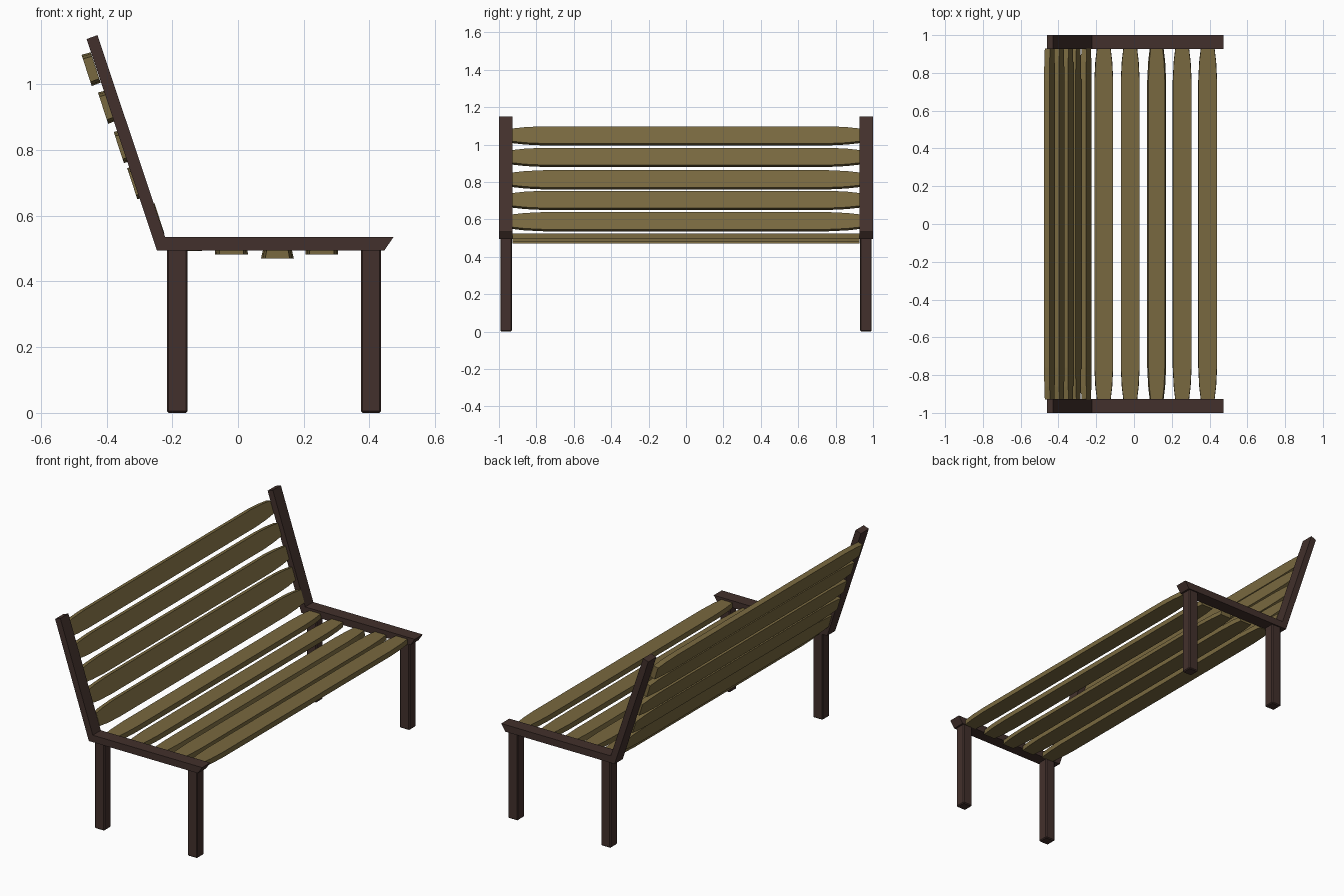
import bpy, bmesh, math
from mathutils import Matrix, Vector

if "Cube" in bpy.data.objects:
    bpy.data.objects.remove(bpy.data.objects["Cube"])


def material(name, color):
    m = bpy.data.materials.new(name)
    m.diffuse_color = (*color, 1)
    m.use_nodes = True
    m.node_tree.nodes["Principled BSDF"].inputs["Base Color"].default_value = m.diffuse_color
    return m


FRAME = material("dark_frame", (0.055, 0.03, 0.025))
WOOD = material("olive_wood", (0.19, 0.14, 0.05))


def make(name, bm, mat, bevel=0.0):
    bmesh.ops.recalc_face_normals(bm, faces=bm.faces)
    me = bpy.data.meshes.new(name)
    bm.to_mesh(me)
    bm.free()
    me.materials.append(mat)
    ob = bpy.data.objects.new(name, me)
    bpy.context.collection.objects.link(ob)
    if bevel:
        b = ob.modifiers.new("bevel", 'BEVEL')
        b.width = bevel
        b.segments = 1
    return ob


def prism(points, vec):
    bm = bmesh.new()
    face = bm.faces.new([bm.verts.new(p) for p in points])
    ext = bmesh.ops.extrude_face_region(bm, geom=[face])
    verts = [g for g in ext["geom"] if isinstance(g, bmesh.types.BMVert)]
    bmesh.ops.translate(bm, verts=verts, vec=vec)
    return bm, verts


def slat(name, x, z, angle=0.0, top=1.0):
    # plank outline, narrowing toward both ends, extruded to its thickness
    t = 0.029
    half = [(0.037, -0.928), (0.045, -0.86), (0.05, -0.76),
            (0.05, 0.76), (0.045, 0.86), (0.037, 0.928)]
    outline = half + [(-w, y) for w, y in reversed(half)]
    bm, upper = prism([(w, y, -t / 2) for w, y in outline], (0, 0, t))
    for v in upper:
        v.co.x *= top
    bm.transform(Matrix.Translation((x, 0, z)) @ Matrix.Rotation(angle, 4, 'Y'))
    make(name, bm, WOOD)


# side frames: seat rail and leaning back post, mitred together
post = [(-0.247, 0.495), (-0.461, 1.138), (-0.428, 1.15), (-0.222, 0.535)]
rail = [(-0.247, 0.495), (-0.222, 0.535), (0.473, 0.535), (0.446, 0.495)]
for side, y0 in (("left", -1.0), ("right", 0.927)):
    for part, profile in (("back_post", post), ("seat_rail", rail)):
        bm, _ = prism([(x, y0, z) for x, z in profile], (0, 0.073, 0))
        make(f"{side}_{part}", bm, FRAME)

# legs
for side, s in (("left", -1), ("right", 1)):
    for end, x in (("back", -0.185), ("front", 0.405)):
        bm = bmesh.new()
        bmesh.ops.create_cube(bm, size=1)
        bmesh.ops.scale(bm, vec=(0.062, 0.062, 0.51), verts=bm.verts)
        bmesh.ops.translate(bm, vec=(x, s * 0.962, 0.255), verts=bm.verts)
        make(f"{side}_{end}_leg", bm, FRAME, 0.005)

# seat slats, dipping toward the middle
seat = [(-0.16, 0.507), (-0.02, 0.497), (0.12, 0.485), (0.255, 0.497), (0.39, 0.509)]
for i, (x, z) in enumerate(seat):
    slat(f"seat_slat_{i + 1}", x, z, 0.0, 0.86 if i == 2 else 0.97)

# back slats, following the lean of the posts
lean = math.atan2(0.21, 0.643)
back = [(-0.253, 0.588), (-0.308, 0.702), (-0.349, 0.812), (-0.397, 0.932), (-0.447, 1.047)]
for i, (x, z) in enumerate(back):
    slat(f"back_slat_{i + 1}", x, z, math.pi / 2 - lean, 0.97)
